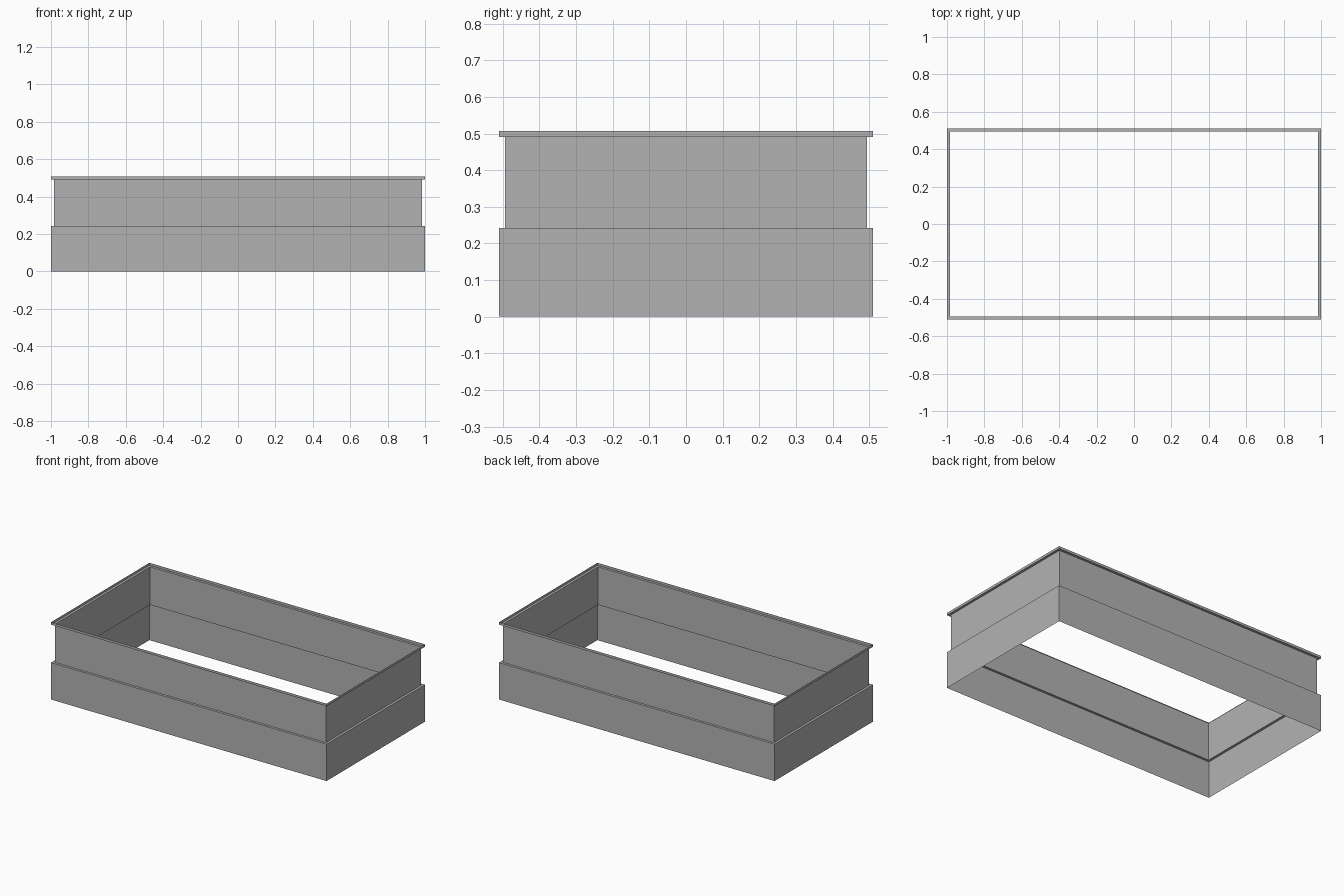
import bpy
import bmesh

cube = bpy.data.objects.get("Cube")
if cube:
    bpy.data.objects.remove(cube, do_unlink=True)

HALF_X, HALF_Y = 1.0, 0.51   # outer half sizes
STEP = 0.016                 # inset of the upper walls


def material(name, rgb):
    mat = bpy.data.materials.new(name)
    mat.use_nodes = True
    colour = (*rgb, 1.0)
    mat.diffuse_color = colour
    mat.node_tree.nodes["Principled BSDF"].inputs["Base Color"].default_value = colour
    return mat


def sheet_frame(name, profile, mat):
    """Sweep an (inset, height) profile around the rectangle as folded sheet."""
    bm = bmesh.new()
    rings = []
    for inset, z in profile:
        x, y = HALF_X - inset, HALF_Y - inset
        corners = ((-x, -y), (x, -y), (x, y), (-x, y))
        rings.append([bm.verts.new((cx, cy, z)) for cx, cy in corners])
    for low, high in zip(rings, rings[1:]):
        for i in range(4):
            j = (i + 1) % 4
            bm.faces.new((low[i], low[j], high[j], high[i]))
    mesh = bpy.data.meshes.new(name)
    bm.to_mesh(mesh)
    bm.free()
    mesh.materials.append(mat)
    obj = bpy.data.objects.new(name, mesh)
    bpy.context.collection.objects.link(obj)
    return obj


grey = material("grey_metal", (0.45, 0.45, 0.45))

# Lower walls, ledge, inset upper walls, top ledge and upright lip
profile = [(0, 0), (0, 0.242), (STEP, 0.242), (STEP, 0.491), (0, 0.491), (0, 0.507)]
sheet_frame("stepped_frame", profile, grey)
